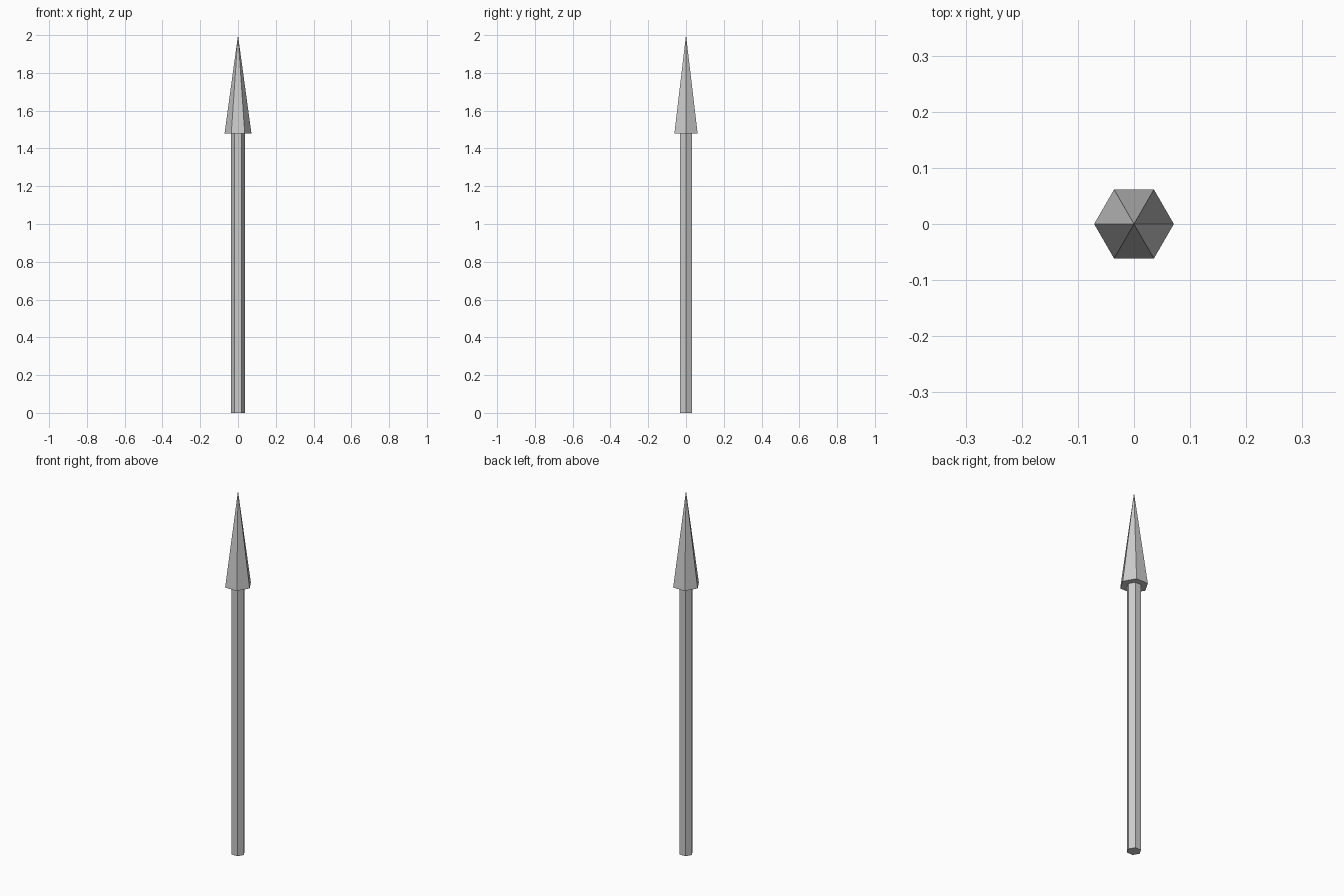
import bpy

if "Cube" in bpy.data.objects:
    bpy.data.objects.remove(bpy.data.objects["Cube"])

SIDES = 6
HEAD_BASE = 1.48


def hex_part(name, r_bottom, r_top, z0, z1):
    bpy.ops.mesh.primitive_cone_add(
        vertices=SIDES, radius1=r_bottom, radius2=r_top, depth=z1 - z0,
        location=(0, 0, (z0 + z1) / 2), rotation=(0, 0, 1.5707963))
    obj = bpy.context.object
    obj.name = name
    return obj


# Six-sided post, corners on the x axis
hex_part("shaft", 0.036, 0.036, 0.0, HEAD_BASE)

# Wider pointed tip
hex_part("spear_head", 0.071, 0.0, HEAD_BASE, 2.0)
